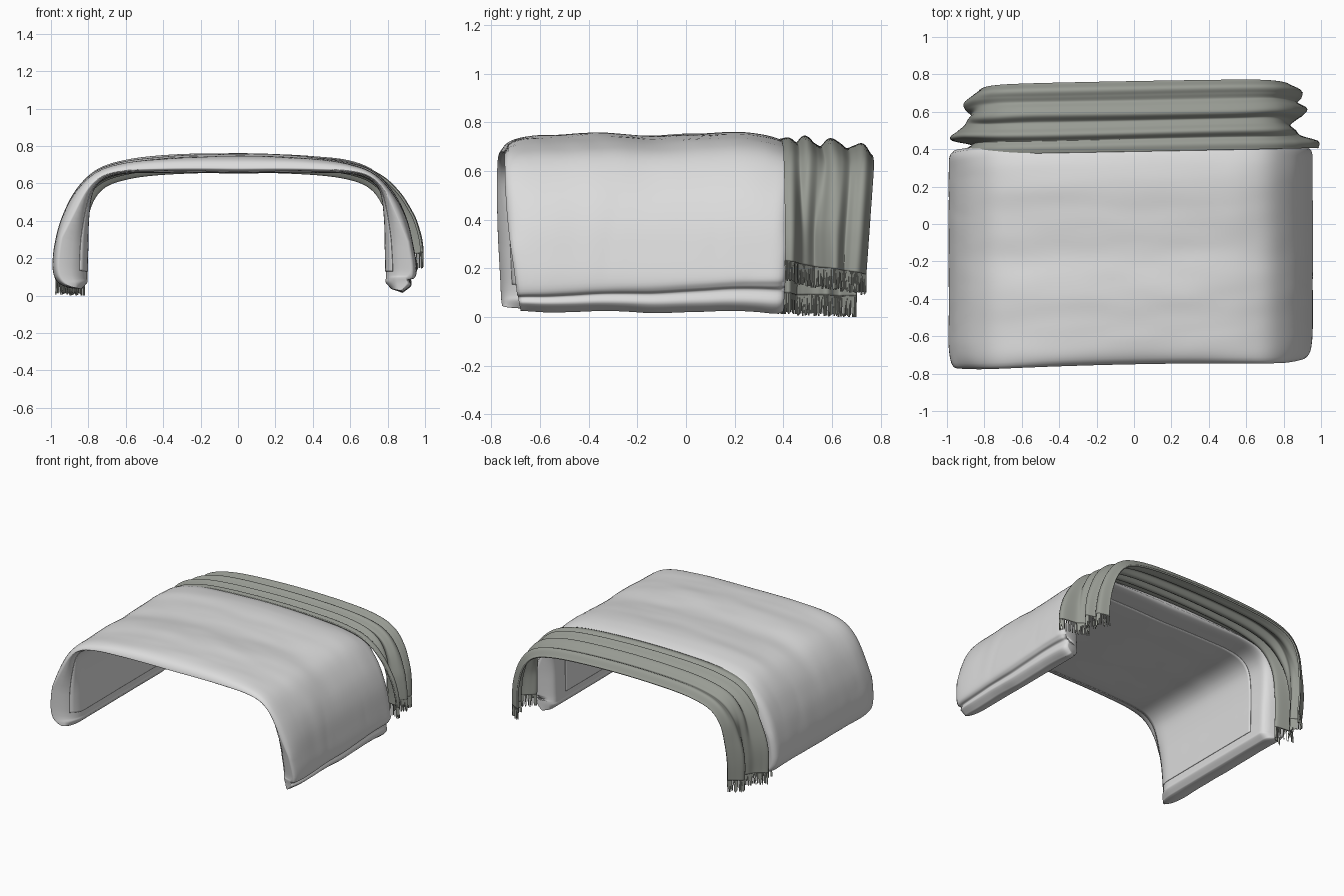
import bpy, bmesh, math, random
from mathutils import Vector, Matrix, noise

random.seed(4)
if "Cube" in bpy.data.objects:
    bpy.data.objects.remove(bpy.data.objects["Cube"], do_unlink=True)


def make_material(name, rgb):
    mat = bpy.data.materials.new(name)
    mat.use_nodes = True
    mat.diffuse_color = (*rgb, 1)
    mat.node_tree.nodes["Principled BSDF"].inputs["Base Color"].default_value = (*rgb, 1)
    return mat


def spline(pts, t):
    """Catmull-Rom value on a list of vectors or numbers, t from 0 to 1."""
    f = min(max(t, 0), 1) * (len(pts) - 1)
    i = min(int(f), len(pts) - 2)
    f -= i
    a, b, c, d = (pts[min(max(i + k, 0), len(pts) - 1)] for k in (-1, 0, 1, 2))
    return 0.5 * (2 * b + (c - a) * f + (2 * a - 5 * b + 4 * c - d) * f**2
                  + (3 * b - a - 3 * c + d) * f**3)


def finish(name, bm, mat, smooth=True):
    bmesh.ops.recalc_face_normals(bm, faces=bm.faces)
    mesh = bpy.data.meshes.new(name)
    bm.to_mesh(mesh)
    bm.free()
    mesh.materials.append(mat)
    obj = bpy.data.objects.new(name, mesh)
    bpy.context.collection.objects.link(obj)
    if smooth:
        mesh.shade_smooth()
    return obj


def sheet(name, surface, nu, nv, mat, closed=False, thickness=0):
    """Grid over surface(u, v); closed joins u ends and caps both v ends."""
    bm = bmesh.new()
    cols = nu if closed else nu + 1
    rows = [[bm.verts.new(surface(i / nu, j / nv)) for i in range(cols)]
            for j in range(nv + 1)]
    for r, s in zip(rows, rows[1:]):
        for i in range(nu):
            k = (i + 1) % cols
            bm.faces.new((r[i], r[k], s[k], s[i]))
    if closed:
        for r in (rows[0], rows[-1]):
            for i in range(nu // 2 - 1):
                bm.faces.new((r[i], r[i + 1], r[-2 - i], r[-1 - i]))
    obj = finish(name, bm, mat)
    if thickness:
        mod = obj.modifiers.new("thickness", "SOLIDIFY")
        mod.thickness = thickness
        mod.offset = 0
    return obj


def both_sides(left, right, stretch=1):
    """Full section from two centre-to-hem half sections."""
    return ([Vector((-x * stretch, z)) for x, z in reversed(left)]
            + [Vector(p) for p in right[1:]])


white = make_material("pale grey cotton", (0.72, 0.72, 0.72))
grey = make_material("sage grey wool", (0.315, 0.33, 0.295))

# Quilt cross-section: outer and inner cloth, paired point by point
OUTER = both_sides(
    [(0, .757), (.2, .754), (.4, .744), (.6, .72), (.755, .67), (.865, .565), (.94, .42),
     (.978, .28), (.99, .18), (.985, .12), (.97, .085), (.945, .062), (.9, .048)],
    [(0, .757), (.2, .752), (.4, .74), (.59, .715), (.73, .66), (.84, .535), (.905, .4),
     (.94, .25), (.955, .15), (.942, .112), (.918, .1), (.925, .06), (.88, .024)])
INNER_HALF = [(0, .657), (.2, .66), (.4, .66), (.58, .656), (.695, .63), (.76, .56),
              (.783, .42), (.788, .25), (.79, .15), (.79, .11), (.79, .09), (.79, .07), (.82, .035)]
INNER = both_sides(INNER_HALF, INNER_HALF, 1.02)
# Height of the crown from front to back
CROWN = [0, -.012, -.01, 0, -.004, -.015, -.008, 0, .008, -.005, -.035]


def quilt_point(t, v, out):
    """Point on the outer (out=1) or inner (out=0) cloth."""
    o, i = spline(OUTER, t), spline(INNER, t)
    low = 1 - min(max(i.y / .65, 0), 1)
    mid = i.lerp(o, .2 + .65 * min(low * 1.8, 1))
    d = min(v * 1.16 / .15, (1 - v) * 1.16 / .06, 1)
    puff = max(math.sqrt(1 - (1 - d) ** 2), .06)
    p = mid.lerp(o if out else i, puff)
    y0 = -.75 + .02 * p.x + (.06 if p.x > 0 else .015) * low ** 2 - .012 * (p.x / .8) ** 2 * (1 - low)
    y1 = .43 + .01 * p.x - .04 * low
    q = Vector((p.x, y0 + (y1 - y0) * v, p.y))
    # Soft wrinkles, stretched across the width
    w = noise.noise(Vector((q.x * 1.6, q.y * 5, q.z * 2))) * .007
    w += noise.noise(Vector((q.x * 4, q.y * 9, q.z * 4 + 7))) * .003
    w *= puff * (1 if out else .3)
    side = min(abs(p.x) ** 4, 1)
    rise = w + spline(CROWN, v) * puff * out
    hem = .05 * (v - .5) * max(0, 1 - abs(p.y - .12) / .07) if out and p.x > 0 else 0
    return q + Vector((math.copysign(side * w * .6, p.x), 0, (1 - side) * rise + hem))


def quilt_surface(u, v):
    n = 110
    k = round(u * 2 * n)
    return quilt_point(k / (n - 1), v, 1) if k < n else quilt_point((2 * n - 1 - k) / (n - 1), v, 0)


sheet("quilt", quilt_surface, 220, 72, white, closed=True)


# Thin lining panel inside the quilt
def lining_surface(u, v):
    p = quilt_point(.15 + .7 * u, .04 + .82 * v, 0)
    inward = (Vector((0, p.y, .3)) - p).normalized()
    return p + inward * .002


sheet("quilt_lining", lining_surface, 80, 40, white, thickness=.003)

# Throw across the back end, gathered into folds that differ on crown and sides
THROW = [Vector(p) for p in [(-.86, .1), (-.865, .22), (-.855, .36), (-.825, .51), (-.75, .615), (-.62, .67),
                             (-.4, .7), (0, .712), (.4, .7), (.62, .67), (.74, .615), (.81, .52),
                             (.845, .4), (.855, .31), (.86, .212)]]
TOP_FOLDS = [.02, .025, .005, .033, .005, -.01, .022, .008, -.018, -.008, 0, -.045]
LEFT_FOLDS = [.12, .12, .03, 0, -.03, 0, .04, .06, .01, .03, .03, -.03]
RIGHT_FOLDS = [.08, .03, 0, .11, .08, .04, .02, 0, .03, .04, 0, -.04]


def throw_surface(u, v):
    p = spline(THROW, u)
    ahead = spline(THROW, min(u + .01, 1)) - spline(THROW, max(u - .01, 0))
    normal = Vector((-ahead.y, ahead.x)).normalized()
    low = 1 - min(p.y / .71, 1)
    blend = min(low / .68, 1)
    blend = blend * blend * (3 - 2 * blend)
    drift = .04 * noise.noise(Vector((u * 5, v * 2, 3))) * math.sin(math.pi * v)
    crown = spline(TOP_FOLDS, v + drift)
    side = spline(LEFT_FOLDS if p.x > 0 else RIGHT_FOLDS, v + drift)
    p = p + normal * (crown + (side - crown) * blend)
    y = .388 + .372 * v + .018 * p.x
    y += low * (.005 if p.x > 0 else -.005) * (1 - v) - .055 * low * v
    slant = (-.07 if p.x > 0 else -.02) * low * (v - .4)
    return Vector((p.x, y, p.y + slant))


throw = sheet("throw", throw_surface, 120, 84, grey, thickness=.012)

# Fringe strands along both hems
bm = bmesh.new()
for end in (0, 1):
    for i in range(76):
        top = throw_surface(end, i / 75)
        drop = Vector((random.uniform(-.005, .005), random.uniform(-.005, .005), -random.uniform(.075, .088)))
        turn = Vector((0, 0, -1)).rotation_difference(drop).to_matrix().to_4x4()
        bmesh.ops.create_cone(bm, cap_ends=True, segments=4, radius1=.0035, radius2=.0045,
                              depth=drop.length, matrix=Matrix.Translation(top + drop / 2) @ turn)
fringe = finish("throw_fringe", bm, grey, smooth=False)

# Rest the longest strand on the ground, keeping the throw joined to its fringe
lowest = min(v.co.z for v in fringe.data.vertices)
for part in (throw, fringe):
    part.data.transform(Matrix.Translation((0, 0, -lowest)))
